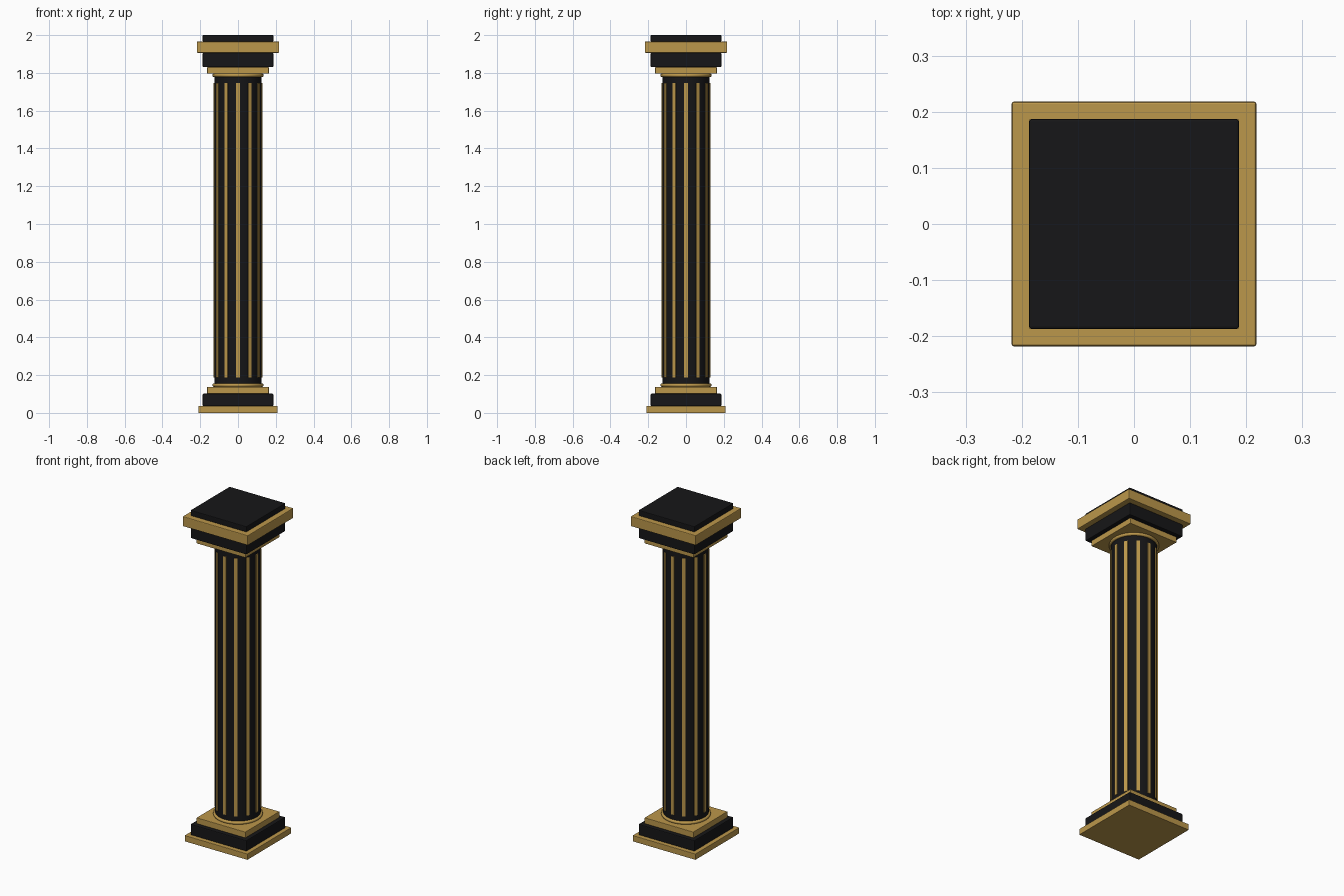
import bpy, bmesh, math
from mathutils import Matrix

if "Cube" in bpy.data.objects:
    bpy.data.objects.remove(bpy.data.objects["Cube"])


def material(name, color):
    m = bpy.data.materials.new(name)
    m.diffuse_color = color
    m.use_nodes = True
    m.node_tree.nodes["Principled BSDF"].inputs["Base Color"].default_value = m.diffuse_color
    return m


BLACK = material("black", (0.008, 0.008, 0.009, 1))
GOLD = material("gold", (0.5, 0.31, 0.07, 1))


def finish(bm, name, mat):
    mesh = bpy.data.meshes.new(name)
    bm.to_mesh(mesh)
    bm.free()
    mesh.materials.append(mat)
    ob = bpy.data.objects.new(name, mesh)
    bpy.context.collection.objects.link(ob)
    return ob


def smooth(ob):
    bpy.ops.object.select_all(action='DESELECT')
    ob.select_set(True)
    bpy.context.view_layer.objects.active = ob
    bpy.ops.object.shade_smooth_by_angle(angle=math.radians(35))


def slab(name, half, z0, z1, mat, bevel):
    bm = bmesh.new()
    bmesh.ops.create_cube(bm, size=1, matrix=Matrix.Translation((0, 0, (z0 + z1) / 2))
                          @ Matrix.Diagonal((2 * half, 2 * half, z1 - z0, 1)))
    ob = finish(bm, name, mat)
    mod = ob.modifiers.new("soft_edges", 'BEVEL')
    mod.width, mod.segments = bevel, 2


def turned(name, profile, mat, sides=64):
    # closed solid of revolution from (radius, z) points, bottom to top
    bm = bmesh.new()
    rings = [[bm.verts.new((r * math.cos(2 * math.pi * i / sides),
                            r * math.sin(2 * math.pi * i / sides), z))
              for i in range(sides)] for r, z in profile]
    for a, b in zip(rings, rings[1:]):
        for i in range(sides):
            j = (i + 1) % sides
            bm.faces.new((a[i], a[j], b[j], b[i]))
    bm.faces.new(rings[0][::-1])
    bm.faces.new(rings[-1])
    smooth(finish(bm, name, mat))


def rounded_ring(name, z0, z1, radius, mat):
    h = (z1 - z0) / 2
    turned(name, [(radius - h + h * math.cos(t), (z0 + z1) / 2 + h * math.sin(t))
                  for t in [math.radians(-90 + 22.5 * k) for k in range(9)]], mat)


# stepped square base
slab("base_plinth", 0.21, 0, 0.036, GOLD, 0.002)
slab("base_block", 0.187, 0.036, 0.102, BLACK, 0.005)
slab("base_step", 0.163, 0.102, 0.138, GOLD, 0.002)
rounded_ring("base_ring", 0.138, 0.156, 0.136, GOLD)

# round shaft
turned("shaft", [(0.125, 0.15), (0.125, 1.785)], BLACK)

# twelve raised gold strips around the shaft
bm = bmesh.new()
for k in range(12):
    bmesh.ops.create_cube(bm, size=1, matrix=Matrix.Rotation(k * math.pi / 6, 4, 'Z')
                          @ Matrix.Translation((0.121, 0, 0.967))
                          @ Matrix.Diagonal((0.016, 0.019, 1.56, 1)))
finish(bm, "shaft_strips", GOLD)

# stepped square capital
rounded_ring("capital_ring", 1.778, 1.796, 0.136, GOLD)
slab("capital_step", 0.163, 1.796, 1.83, GOLD, 0.002)
slab("capital_block", 0.187, 1.83, 1.906, BLACK, 0.005)
slab("capital_plate", 0.218, 1.906, 1.966, GOLD, 0.004)
slab("capital_top", 0.187, 1.966, 2.0, BLACK, 0.004)
